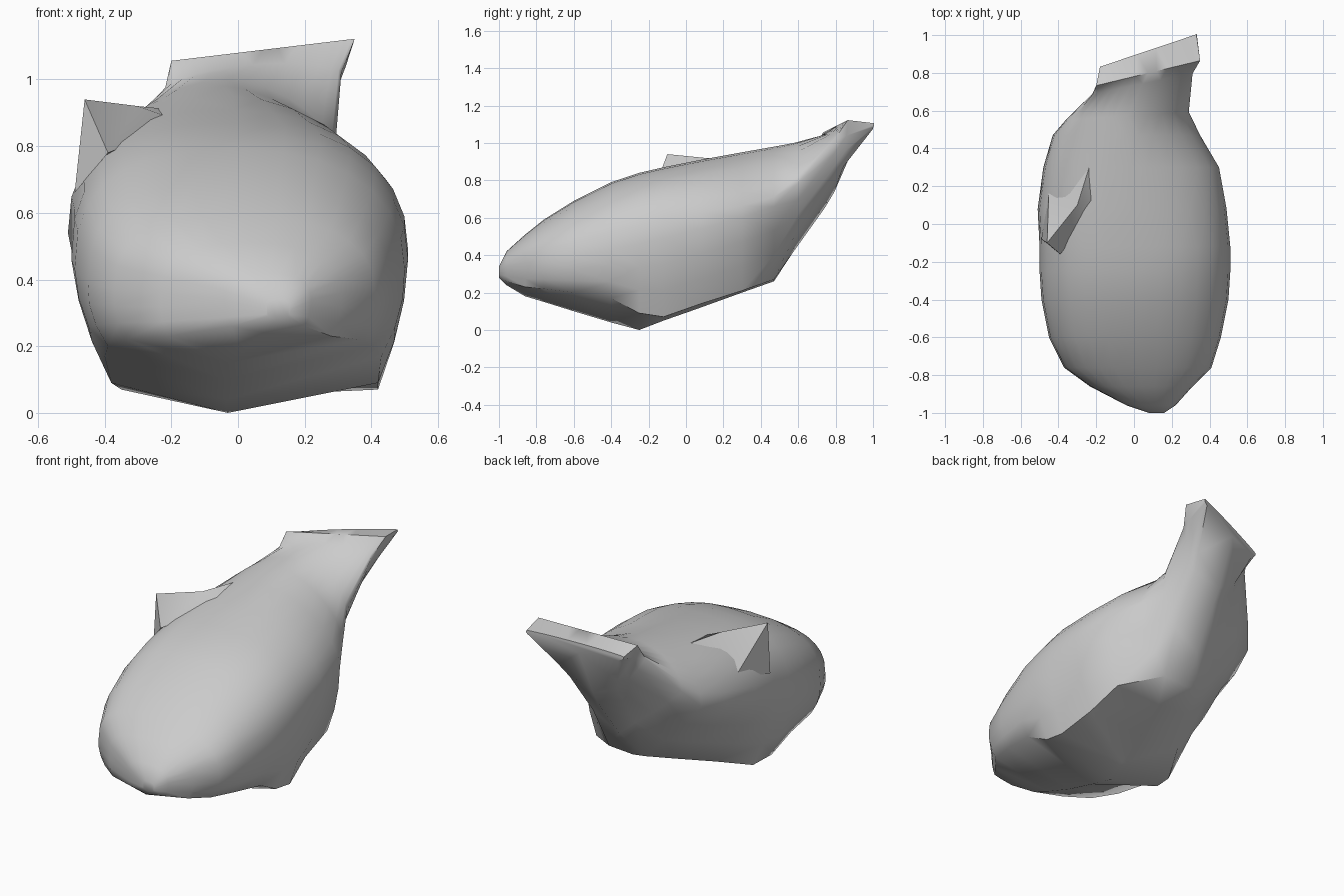
import bpy, bmesh, math

if "Cube" in bpy.data.objects:
    bpy.data.objects.remove(bpy.data.objects["Cube"], do_unlink=True)

stone = bpy.data.materials.new("stone grey")
stone.use_nodes = True
grey = (0.6, 0.6, 0.6, 1)
stone.diffuse_color = grey
stone.node_tree.nodes["Principled BSDF"].inputs["Base Color"].default_value = grey


def finish(name, bm, angle):
    """Turn a bmesh into a shaded object with the stone material."""
    bmesh.ops.recalc_face_normals(bm, faces=bm.faces)
    mesh = bpy.data.meshes.new(name)
    bm.to_mesh(mesh)
    bm.free()
    mesh.materials.append(stone)
    obj = bpy.data.objects.new(name, mesh)
    bpy.context.collection.objects.link(obj)
    bpy.ops.object.select_all(action="DESELECT")
    obj.select_set(True)
    bpy.context.view_layer.objects.active = obj
    bpy.ops.object.shade_smooth_by_angle(angle=math.radians(angle))


# Cross-sections from nose to tail:
# y, side left/right x, top z, bottom z, side z, lower corner left/right x, lower corner z
sections = [
    (-1, .08, .16, .34, .28, .31, .09, .15, .29),
    (-.96, -.04, .22, .42, .24, .34, -.02, .2, .26),
    (-.86, -.23, .31, .51, .18, .36, -.21, .28, .23),
    (-.76, -.37, .41, .59, .15, .37, -.33, .36, .22),
    (-.6, -.45, .46, .69, .1, .39, -.39, .4, .2),
    (-.4, -.49, .5, .79, .04, .43, -.4, .43, .17),
    (-.25, -.5, .51, .84, 0, .46, -.38, .42, .09),
    (-.12, -.5, .51, .87, .05, .49, -.35, .42, .07),
    (.08, -.51, .49, .91, .12, .54, -.25, .38, .14),
    (.3, -.48, .45, .95, .2, .6, -.13, .37, .21),
    (.47, -.43, .35, .98, .26, .66, -.06, .17, .27),
    (.58, -.36, .29, 1, .42, .77, -.07, .19, .51),
    (.75, -.22, .31, 1.04, .65, .99, -.06, .21, .76),
    (.8, -.2, .35, 1.08, .73, 1.08, -.09, .24, .84),
    (.92, -.18, .33, 1.06, 1, 1.05, -.15, .31, 1.02),
]


def side(start, end, steps, bulge):
    """Points strictly between two (x, z) points, pushed outward."""
    points = []
    for i in range(1, steps):
        t = i / steps
        x, z = (a + (b - a) * t for a, b in zip(start, end))
        points.append((x + bulge * t * (1 - t), z))
    return points


def outline(fullness, left, right, top, bottom, mid, low_left, low_right, low):
    """Rounded crown, fuller on one shoulder, with steep flanks and a shallow keel."""
    centre, half = (left + right) / 2, (right - left) / 2
    points = []
    for i in range(15):
        a = math.pi * i / 14
        c, s = math.cos(a), abs(math.sin(a))
        power = 2 / (fullness + (.4 if c < 0 else 0))
        points.append((centre + half * math.copysign(abs(c) ** power, c),
                       mid + (top - mid) * s ** power))
    points += side((left, mid), (low_left, low), 3, -half * .16)
    keel = (low_left + low_right) / 2 - .1 * half
    points += [(low_left, low), (keel, bottom), (low_right, low)]
    points += side((low_right, low), (right, mid), 3, half * .16)
    return points


# Body: loft the sections; the crown gets steeper towards the back,
# and the tail leans back and rises towards its left
bm = bmesh.new()
rings = []
for y, *shape in sections:
    tail = max(0, y - .5)
    fullness = 2.25 - 1.2 * min(max(y + .1, 0), .5)
    rings.append([bm.verts.new((x, y + .8 * tail * (x - .08), z + .4 * tail * x))
                  for x, z in outline(fullness, *shape)])
for a, b in zip(rings, rings[1:]):
    for i in range(len(a)):
        j = (i + 1) % len(a)
        bm.faces.new((a[i], a[j], b[j], b[i]))
bm.faces.new(rings[0])
bm.faces.new(rings[-1])
bmesh.ops.triangulate(bm, faces=bm.faces)
finish("body", bm, 50)

# Horn: a pointed fin on the right shoulder, fading back along a ridge
bm = bmesh.new()
tip = bm.verts.new((-.46, -.1, .94))
crest = bm.verts.new((-.3, .1, .92))
ridge_end = bm.verts.new((-.2, .42, .91))
front = bm.verts.new((-.39, -.16, .78))
inner = bm.verts.new((-.16, .15, .87))
outer = bm.verts.new((-.45, .2, .72))
flank = bm.verts.new((-.49, -.08, .66))
for corners in [(tip, front, crest), (front, inner, crest), (inner, ridge_end, crest),
                (crest, ridge_end, outer), (tip, crest, outer), (tip, outer, flank),
                (tip, flank, front), (front, flank, outer), (front, outer, inner),
                (inner, outer, ridge_end)]:
    bm.faces.new(corners)
finish("shoulder_horn", bm, 35)
